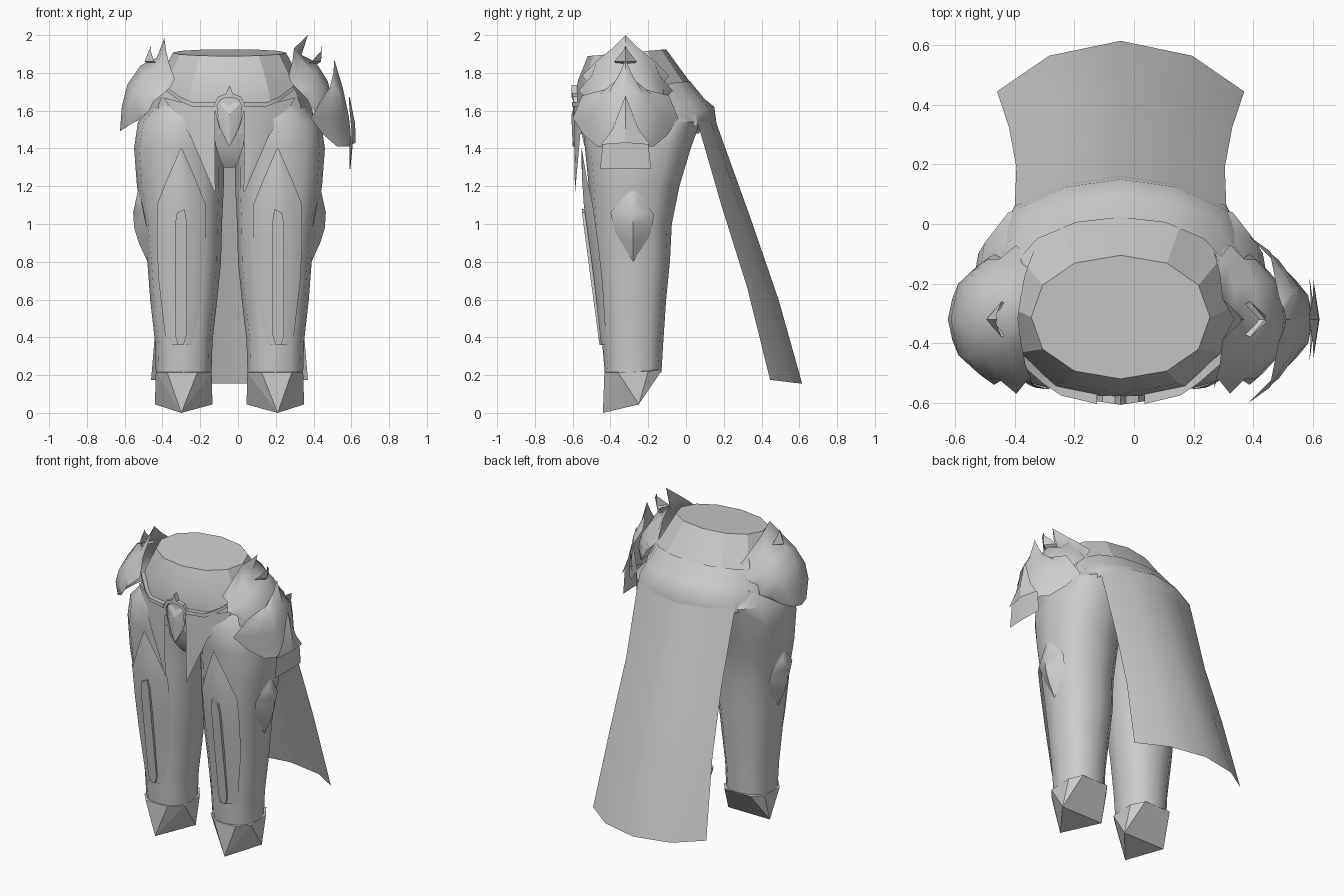
import bpy, bmesh, math

C = -0.045      # x of the body's mirror plane
PAD_Y = -0.32   # y of the hip pads' mirror plane
mat = bpy.data.materials.new("grey")
mat.diffuse_color = (0.6, 0.6, 0.6, 1)


def finish(bm, name, angle=40):
    bmesh.ops.remove_doubles(bm, verts=bm.verts[:], dist=0.0005)
    bmesh.ops.recalc_face_normals(bm, faces=bm.faces[:])
    me = bpy.data.meshes.new(name)
    bm.to_mesh(me)
    bm.free()
    me.materials.append(mat)
    ob = bpy.data.objects.new(name, me)
    bpy.context.collection.objects.link(ob)
    if angle:
        bpy.ops.object.select_all(action='DESELECT')
        ob.select_set(True)
        bpy.context.view_layer.objects.active = ob
        bpy.ops.object.shade_smooth_by_angle(angle=math.radians(angle))
    return ob


def body(s):
    return lambda p: (C + s * p[0], p[1], p[2])


def pad(side, t):
    return lambda p: (C + side * p[0], PAD_Y + t * p[1], p[2])


def sheet(name, rows, places, angle=40):
    """Surface through rows of points, repeated for each placement."""
    bm = bmesh.new()
    for place in places:
        g = [[bm.verts.new(place(p)) for p in r] for r in rows]
        for a, b in zip(g, g[1:]):
            for i in range(len(a) - 1):
                bm.faces.new((a[i], a[i + 1], b[i + 1], b[i]))
    bmesh.ops.dissolve_degenerate(bm, dist=0.0005, edges=bm.edges[:])
    return finish(bm, name, angle)


def hull(name, pts, place, angle=0):
    bm = bmesh.new()
    vs = [bm.verts.new(place(p)) for p in pts]
    r = bmesh.ops.convex_hull(bm, input=vs)
    bmesh.ops.delete(bm, geom=[v for v in r["geom_interior"] if isinstance(v, bmesh.types.BMVert)],
                     context='VERTS')
    return finish(bm, name, angle)


def loft(name, rows, place, n=12, tilt=0.0, power=0.85, angle=40, cap=False):
    """Rows are (z, u0, u1, y0, y1); only the first row leans by tilt."""
    bm = bmesh.new()
    rings = []
    for k, (z, u0, u1, y0, y1) in enumerate(rows):
        ring = []
        for i in range(n):
            a = 2 * math.pi * i / n
            c, s = [math.copysign(abs(f) ** power, f) for f in (math.cos(a), math.sin(a))]
            lean = tilt * s if k == 0 else 0
            ring.append(bm.verts.new(place(((u0 + u1) / 2 + (u1 - u0) / 2 * c,
                                            (y0 + y1) / 2 + (y1 - y0) / 2 * s, z + lean))))
        rings.append(ring)
    for a, b in zip(rings, rings[1:]):
        for i in range(n):
            j = (i + 1) % n
            bm.faces.new((a[i], a[j], b[j], b[i]))
    if cap:
        bm.faces.new(rings[0])
    return finish(bm, name, angle)


both = [body(1), body(-1)]

# Hips, with a leaning flat waist opening
loft("hips", [(1.907, -.30, .30, -.52, -.105), (1.76, -.375, .375, -.572, .015),
              (1.63, -.43, .43, -.59, .11), (1.48, -.475, .475, -.565, .07)],
     body(1), tilt=0.018, power=.95, angle=22, cap=True)
hull("crotch", [(s * u, y, z) for s in (1, -1) for u, y, z in
                ((.08, -.58, 1.6), (.075, -.54, 1.42), (.03, -.47, 1.3), (.05, -.5, 1.34),
                 (.03, -.08, 1.32), (.1, 0, 1.5))], body(1), 50)

for s, side in ((1, "left"), (-1, "right")):
    P = body(s)
    # Leg, its top tucked inside the hips
    loft(side + "_leg", [(.215, .095, .39, -.43, -.13), (.38, .09, .395, -.445, -.12),
                         (.6, .065, .42, -.455, -.105), (.8, .045, .435, -.48, -.085),
                         (1.0, .04, .455, -.50, -.075), (1.2, .03, .49, -.515, -.035),
                         (1.4, .03, .505, -.535, .025), (1.54, 0, .485, -.55, .075),
                         (1.63, .02, .40, -.52, .03)], P)
    # Pointed ankle cuff
    hull(side + "_cuff", [(.17, -.432, .215), (.33, -.432, .215), (.095, -.36, .215),
                          (.39, -.36, .215), (.095, -.2, .22), (.39, -.2, .22), (.15, -.125, .23),
                          (.34, -.125, .23), (.255, -.44, 0),
                          (.09, -.25, .045), (.395, -.25, .045)], P)
    # Peaked thigh plate
    prof = [(1.4, .004, -.556), (1.25, .07, -.555), (1.1, .13, -.545), (.9, .13, -.517),
            (.7, .12, -.49), (.36, .08, -.452)]
    sheet(side + "_thigh_plate", [[(.255 - w, y + .4 * w, z), (.255 - w * .4, y + .004, z),
                                   (.255 + w * .4, y + .004, z), (.255 + w, y + .4 * w, z)]
                                  for z, w, y in prof], [P])
    # Narrow raised strip down the shin
    hull(side + "_shin_strip", [(.258 + d, y + k, z) for k in (0, .03) for d, y, z in
                                ((-.02, -.552, 1.08), (.02, -.55, 1.06), (-.03, -.545, 1.02),
                                 (.03, -.543, 1.0), (-.03, -.465, .41), (.03, -.465, .41),
                                 (-.015, -.458, .36), (.015, -.458, .36))], P)
    # Outer knee guard
    hull(side + "_knee_guard", [(.51, -.28, 1.06), (.505, -.28, .98), (.48, -.28, .9),
                                (.455, -.40, 1.06), (.455, -.17, 1.05), (.485, -.31, 1.14),
                                (.485, -.25, 1.14), (.48, -.28, 1.2), (.425, -.28, .78),
                                (.425, -.37, .93), (.425, -.19, .93)], P, 40)

# Back band and cape
sheet("back_band", [[(0, .022, 1.755), (.15, .005, 1.755), (.28, -.05, 1.75), (.36, -.14, 1.73)],
                    [(0, .10, 1.66), (.17, .08, 1.66), (.33, .01, 1.65), (.41, -.12, 1.63)],
                    [(0, .15, 1.62), (.18, .125, 1.61), (.35, .05, 1.59), (.42, -.12, 1.58)],
                    [(0, .162, 1.53), (.18, .135, 1.53), (.357, .06, 1.52), (.43, -.1, 1.51)]], both)
sheet("cape", [[(0, .155, 1.55), (.18, .13, 1.55), (.355, .06, 1.54)],
               [(0, .335, 1.05), (.18, .295, 1.06), (.35, .19, 1.09)],
               [(0, .49, .6), (.205, .435, .61), (.375, .325, .66)],
               [(0, .615, .155), (.24, .565, .16), (.415, .445, .175)]], both)

# Front flaps, belt trim and buckle
sheet("front_flaps", [[(.075, -.592, 1.63), (.2, -.565, 1.63), (.35, -.475, 1.67)],
                      [(.078, -.592, 1.43), (.14, -.582, 1.44), (.21, -.56, 1.47)],
                      [(.075, -.588, 1.17), (.08, -.588, 1.17), (.085, -.586, 1.18)]], both)
path = [(.34, -.46, 1.72), (.26, -.53, 1.66), (.2, -.57, 1.635), (.08, -.598, 1.635)]
sheet("belt_trim", [[(u, y + .03, z + .012) for u, y, z in path], [(u, y - .006, z + .012) for u, y, z in path],
                    [(u, y - .006, z - .012) for u, y, z in path],
                    [(u, y + .03, z - .012) for u, y, z in path]], both, 30)
outer = [(0, 1.735), (.018, 1.69), (.06, 1.675), (.082, 1.635), (.07, 1.57)]
inner = [(0, 1.67), (.018, 1.67), (.05, 1.655), (.066, 1.625), (.058, 1.57)]
sheet("buckle_frame", [[(u, -.575, z) for u, z in outer], [(u, -.607 + u * .15, z) for u, z in outer],
                       [(u, -.607 + u * .15, z) for u, z in inner], [(u, -.58, z) for u, z in inner]], both, 30)
hull("buckle_plate", [(s * u, y, z) for s in (1, -1) for u, y, z in
                      ((.06, -.585, 1.64), (.07, -.58, 1.58), (0, -.607, 1.58), (.05, -.58, 1.5),
                       (.02, -.6, 1.55), (0, -.6, 1.41), (.06, -.56, 1.58), (0, -.57, 1.42))], body(1))

# Hip pads rise to a point and have notched rims; the left one sits a little higher
dome = [[(.345, 0, 1.985), (.335, .07, 1.915), (.32, .15, 1.85), (.29, .23, 1.77)],
        [(.385, 0, 1.88), (.375, .11, 1.85), (.35, .18, 1.77), (.31, .20, 1.73)],
        [(.47, 0, 1.84), (.45, .12, 1.79), (.41, .20, 1.71), (.35, .25, 1.69)],
        [(.54, 0, 1.74), (.515, .13, 1.70), (.45, .20, 1.65), (.40, .205, 1.65)],
        [(.57, 0, 1.62), (.545, .12, 1.61), (.48, .18, 1.60), (.425, .22, 1.60)],
        [(.58, 0, 1.49), (.565, .07, 1.50), (.52, .13, 1.53), (.48, .15, 1.55)]]
for s, side, k, o, dz in ((-1, "right", 1, 0, 0), (1, "left", .90, .07, .015)):
    places = [pad(s, 1), pad(s, -1)]
    sheet(side + "_hip_pad", [[(u * k + o * (.5 + y), y, z + dz) if i or y else (u + o, y, z + dz)
                               for u, y, z in r] for i, r in enumerate(dome)], places, 50)
    # Second, smaller crest point
    sheet(side + "_pad_crest", [[(.415 + o, 0, 1.945), (.418 + o, .012, 1.92)],
                                [(.45 + o * .5, 0, 1.86), (.40 + o * .5, .06, 1.86)],
                                [(.42 + o * .5, 0, 1.84), (.38 + o * .5, .05, 1.85)]], places, 30)

# Hanging outer plates on the left hip only
wings = [pad(1, 1), pad(1, -1)]
sheet("hip_wing_plate", [[(.555, 0, 1.87), (.55, .03, 1.8), (.54, .05, 1.76), (.53, .08, 1.72)],
                         [(.60, 0, 1.72), (.585, .1, 1.68), (.54, .17, 1.66), (.50, .23, 1.68)],
                         [(.63, 0, 1.58), (.605, .1, 1.57), (.53, .2, 1.57), (.43, .28, 1.56)],
                         [(.64, 0, 1.50), (.62, .09, 1.48), (.55, .17, 1.48), (.50, .22, 1.47)],
                         [(.645, 0, 1.42), (.63, .08, 1.41), (.59, .13, 1.41), (.57, .15, 1.41)]], wings, 50)
sheet("hip_drop_plate", [[(.635, 0, 1.68), (.632, .012, 1.65)],
                         [(.665, 0, 1.53), (.645, .07, 1.5)],
                         [(.668, 0, 1.43), (.648, .13, 1.42)]], wings, 20)
sheet("hip_drop_tip", [[(.655, 0, 1.45), (.635, .12, 1.43)],
                       [(.64, 0, 1.29), (.635, .135, 1.29)]], wings, 20)
